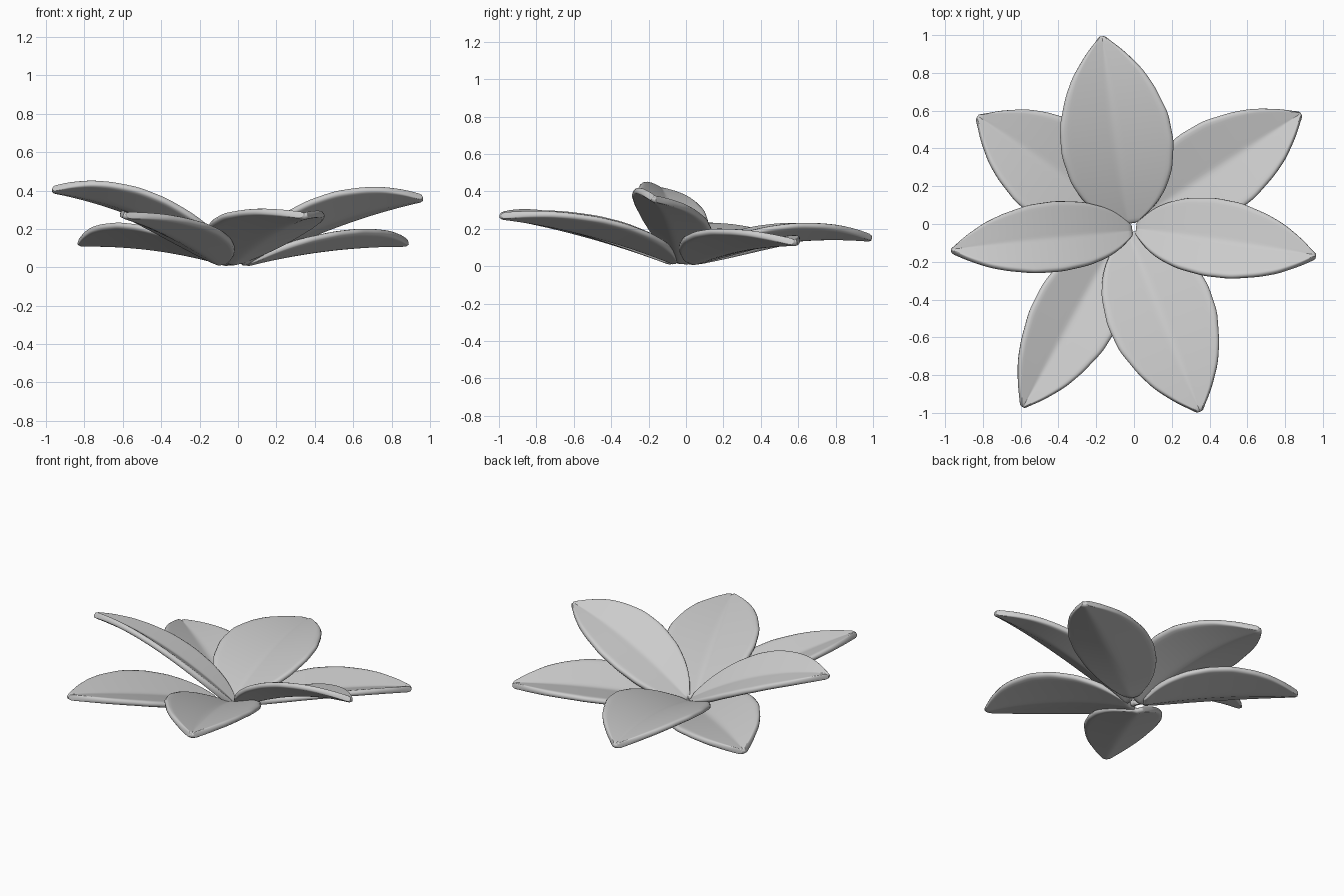
import bpy, math
from mathutils import Vector

if "Cube" in bpy.data.objects:
    bpy.data.objects.remove(bpy.data.objects["Cube"])

# half-width profile along the petal (fraction of length, fraction of width)
PROFILE = [(0, .10), (.03, .30), (.08, .53), (.15, .73), (.25, .90), (.4, 1.0),
           (.55, .97), (.7, .80), (.8, .63), (.9, .37), (.95, .21), (1, .02)]
ROWS, COLS = 32, 14
THICK = 0.037
FOLD = 15   # upward V fold of each half, degrees


def half_width(t):
    for (a, wa), (b, wb) in zip(PROFILE, PROFILE[1:]):
        if t <= b:
            return wa + (wb - wa) * (t - a) / (b - a)
    return PROFILE[-1][1]


def petal(name, base, tip, height, width, roll, arch):
    z0 = 0.02
    start, end = Vector((*base, z0)), Vector((*tip, 0))
    flat = end - start
    flat.z = 0
    side = Vector((-flat.y, flat.x, 0)).normalized()   # left of the heading
    verts, faces = [], []
    for i in range(ROWS + 1):
        t = i / ROWS
        mid = start + flat * t
        mid.z += (height - z0) * (arch * t - (arch - 1) * t * t)
        # averaged samples soften the profile corners
        w = width * (half_width(max(t - .015, 0)) + half_width(t)
                     + half_width(min(t + .015, 1))) / 3
        for j in range(COLS + 1):
            u = 2 * j / COLS - 1
            a = math.radians(FOLD + (roll if u > 0 else -roll))
            p = mid + side * (u * w * math.cos(a))
            p.z += abs(u) * w * math.sin(a)
            verts.append(p)
    n = COLS + 1
    for i in range(ROWS):
        for j in range(COLS):
            k = i * n + j
            faces.append((k, k + n, k + n + 1, k + 1))
    me = bpy.data.meshes.new(name)
    me.from_pydata(verts, [], faces)
    me.flip_normals()
    for f in me.polygons:
        f.use_smooth = True
    ob = bpy.data.objects.new(name, me)
    bpy.context.collection.objects.link(ob)
    # thickness and rounded rim
    s = ob.modifiers.new("thickness", 'SOLIDIFY')
    s.thickness, s.offset = THICK, 0
    b = ob.modifiers.new("rounding", 'SUBSURF')
    b.levels = b.render_levels = 1
    return ob


# name, base, tip, tip height, half width, roll (left side up is positive), arch
PETALS = [
    ("petal_back", (-.03, .0), (-.17, .995), .148, .312, 0, 2.6),
    ("petal_back_left", (-.05, .02), (-.83, .57), .125, .29, 10, 2.1),
    ("petal_back_right", (.04, .03), (.885, .585), .125, .265, -5, 1.95),
    ("petal_left", (-.01, -.04), (-.97, -.14), .405, .205, 19, 1.7),
    ("petal_right", (.01, -.03), (.965, -.17), .36, .23, -20, 1.65),
    ("petal_front_left", (-.09, -.07), (-.59, -.97), .27, .24, -5, 1.35),
    ("petal_front_right", (-.03, -.05), (.35, -.995), .268, .30, -2, 1.5),
]
for p in PETALS:
    petal(*p)
